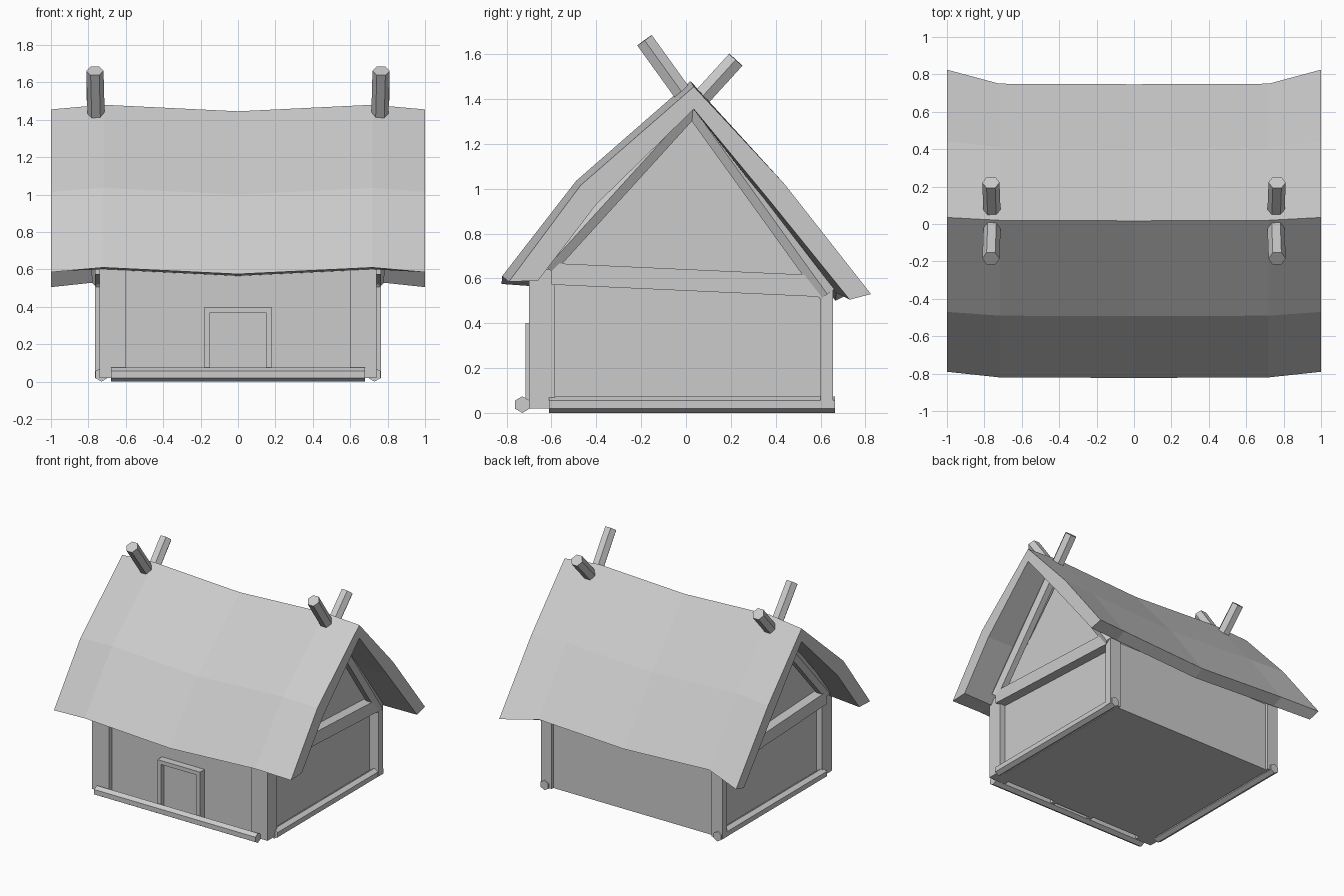
import bpy, bmesh, math
from mathutils import Vector, Matrix

if "Cube" in bpy.data.objects:
    bpy.data.objects.remove(bpy.data.objects["Cube"])


def mesh_object(name, verts, faces):
    me = bpy.data.meshes.new(name)
    bm = bmesh.new()
    vs = [bm.verts.new(v) for v in verts]
    for f in faces:
        bm.faces.new([vs[i] for i in f])
    bmesh.ops.recalc_face_normals(bm, faces=bm.faces)
    bm.to_mesh(me)
    bm.free()
    ob = bpy.data.objects.new(name, me)
    bpy.context.collection.objects.link(ob)
    return ob


def loft(name, rings):
    """Closed solid through a list of equally sized rings."""
    n = len(rings[0])
    verts = [p for r in rings for p in r]
    faces = [(k * n + i, k * n + (i + 1) % n, (k + 1) * n + (i + 1) % n, (k + 1) * n + i)
             for k in range(len(rings) - 1) for i in range(n)]
    faces += [tuple(range(n)), tuple(range(len(verts) - n, len(verts)))]
    return mesh_object(name, verts, faces)


def box(name, x, y, z):
    return loft(name, [[(x[0], y[0], h), (x[1], y[0], h), (x[1], y[1], h), (x[0], y[1], h)]
                       for h in z])


def pole(name, a, b, r, up=(1, 0, 0), sides=6):
    """Low-poly log from a to b, with a corner pointing along up."""
    a, b = Vector(a), Vector(b)
    d = (b - a).normalized()
    u = Vector(up)
    u = (u - d * u.dot(d)).normalized()
    v = d.cross(u)
    ring = [(u * math.cos(t) + v * math.sin(t)) * r
            for t in (2 * math.pi * i / sides for i in range(sides))]
    return loft(name, [[p + o for o in ring] for p in (a, b)])


# House body with gable ends
gable = [(-0.66, 0.02), (0.635, 0.02), (0.635, 0.55), (0.02, 1.36), (-0.66, 0.62)]
loft("house_walls", [[(x, y, z) for y, z in gable] for x in (-0.69, 0.69)])

# Sagging thatched roof: outer line then inner line of each section (y, z)
section = [(-0.82, 0.61), (-0.49, 1.035), (0.02, 1.48), (0.41, 1.03), (0.75, 0.575),
           (0.67, 0.535), (0.34, 0.96), (0.02, 1.37), (-0.42, 0.95), (-0.68, 0.60)]
end_shift = [(0.03, -0.025), (0.02, -0.02), (0.015, -0.025), (0.03, -0.01), (0.075, -0.045),
             (0.06, -0.03), (0.03, -0.01), (0.015, -0.015), (0.02, -0.02), (0.02, -0.01)]
rings = []
for x in (-1, -0.72, 0, 0.72, 1):
    ring = []
    for (y, z), (dy, dz) in zip(section, end_shift):
        if abs(x) == 1:
            y, z = y + dy, z + dz
        elif x == 0:
            y, z = y - 0.003, z - 0.035
        ring.append((x, y, z))
    rings.append(ring)
loft("thatched_roof", rings)

for s, side in ((-1, "left"), (1, "right")):
    # Corner posts
    box("front_post_" + side, sorted((s * 0.60, s * 0.74)), (-0.70, -0.585), (0.02, 0.64))
    box("back_post_" + side, sorted((s * 0.675, s * 0.765)), (0.60, 0.655), (0.02, 0.56))
    # Crossed rafters that stick out above the ridge
    pole("rafter_to_back_" + side, (s * 0.765, -0.185, 1.662), (s * 0.735, 0.63, 0.53), 0.046)
    pole("rafter_to_front_" + side, (s * 0.765, 0.222, 1.575), (s * 0.735, -0.62, 0.65), 0.046)
    # Slanted gable beam
    loft("gable_beam_" + side,
         [[(s * 0.67, y, z - 0.048), (s * 0.765, y, z - 0.048),
           (s * 0.765, y, z + 0.048), (s * 0.67, y, z + 0.048)]
          for y, z in ((-0.60, 0.62), (0.61, 0.565))])
    # Ground log along the side
    pole("side_log_" + side, (s * 0.73, -0.61, 0.037), (s * 0.73, 0.665, 0.037), 0.037, (0, 0, 1))
    # Door frame jamb
    box("door_jamb_" + side, sorted((s * 0.15, s * 0.18)), (-0.715, -0.65), (0.02, 0.40))

# Ground log under the front wall
pole("front_log", (-0.68, -0.73, 0.037), (0.68, -0.73, 0.037), 0.037, (0, 0, 1))

# Door and lintel
box("door_lintel", (-0.15, 0.15), (-0.715, -0.65), (0.37, 0.40))
box("door", (-0.15, 0.15), (-0.675, -0.65), (0.02, 0.37))
